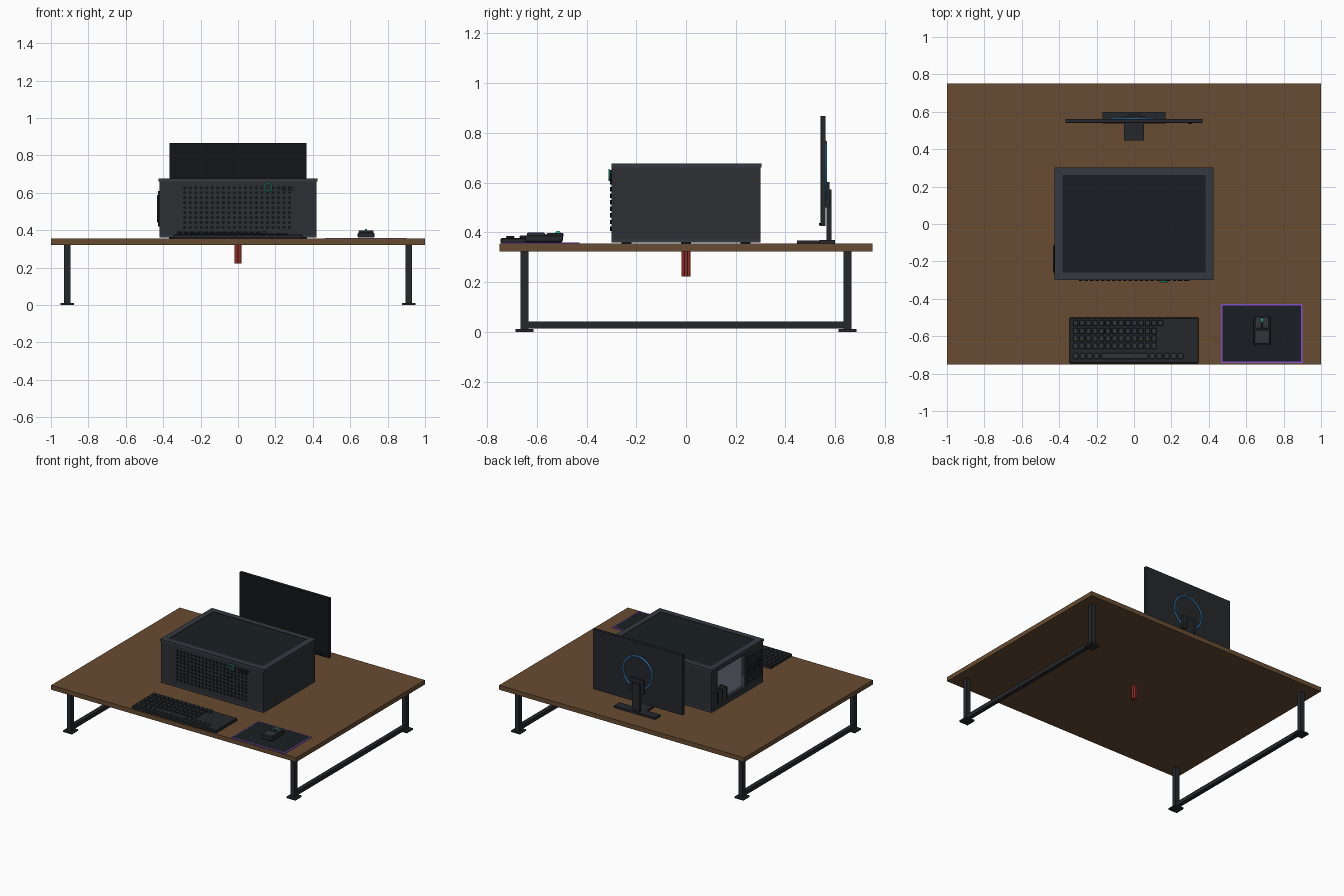
import bpy, bmesh
from math import pi, cos, sin, radians
from mathutils import Matrix, Vector

if "Cube" in bpy.data.objects:
    bpy.data.objects.remove(bpy.data.objects["Cube"])


def material(name, hex_rgb):
    m = bpy.data.materials.new(name)
    ch = [int(hex_rgb[i:i + 2], 16) / 255 for i in (0, 2, 4)]
    m.diffuse_color = [((c + 0.055) / 1.055) ** 2.4 if c > 0.04 else c / 12.92 for c in ch] + [1]
    m.use_nodes = True
    m.node_tree.nodes["Principled BSDF"].inputs["Base Color"].default_value = m.diffuse_color
    return m


wood = material("wood", "684C32")
metal = material("dark_metal", "25272B")
shell = material("case_shell", "2C2F34")
trim = material("case_trim", "353841")
glass = material("dark_glass", "191F23")
black = material("black", "131517")
teal = material("teal", "2FC79A")
blue = material("blue", "2F7FC0")
purple = material("purple", "8A4FD0")
red = material("red", "8E2C26")
light = material("light_board", "858A98")
key_mat = material("key", "30343A")


def finish(name, bm, mat, bevel=0, segments=1):
    me = bpy.data.meshes.new(name)
    bm.to_mesh(me)
    bm.free()
    me.materials.append(mat)
    ob = bpy.data.objects.new(name, me)
    bpy.context.collection.objects.link(ob)
    if bevel:
        mod = ob.modifiers.new("bevel", "BEVEL")
        mod.width, mod.segments = bevel, segments
    return ob


def boxes(name, mat, items, bevel=0, segments=1):
    """One mesh from boxes given as (x0, x1, y0, y1, z0, z1)."""
    bm = bmesh.new()
    for x0, x1, y0, y1, z0, z1 in items:
        mx = (Matrix.Translation(((x0 + x1) / 2, (y0 + y1) / 2, (z0 + z1) / 2))
              @ Matrix.Diagonal((x1 - x0, y1 - y0, z1 - z0, 1)))
        bmesh.ops.create_cube(bm, size=1, matrix=mx)
    return finish(name, bm, mat, bevel, segments)


def cylinders(name, mat, centres, r, depth, axis="Z", sides=12):
    rot = {"X": Matrix.Rotation(pi / 2, 4, "Y"), "Y": Matrix.Rotation(pi / 2, 4, "X"),
           "Z": Matrix.Identity(4)}[axis]
    bm = bmesh.new()
    for c in centres:
        bmesh.ops.create_cone(bm, cap_ends=True, segments=sides, radius1=r, radius2=r,
                              depth=depth, matrix=Matrix.Translation(c) @ rot)
    return finish(name, bm, mat)


def arc(name, mat, centre, u, v, r, thick, a0=0, a1=360, n=48):
    """Round tube along an arc in the plane of u and v."""
    cu = bpy.data.curves.new(name, "CURVE")
    cu.dimensions, cu.bevel_depth, cu.bevel_resolution = "3D", thick, 2
    closed = a1 - a0 >= 360
    sp = cu.splines.new("POLY")
    sp.points.add(n - 1)
    sp.use_cyclic_u = closed
    for i, p in enumerate(sp.points):
        a = radians(a0 + (a1 - a0) * i / (n if closed else n - 1))
        p.co = (*(Vector(centre) + Vector(u) * r * cos(a) + Vector(v) * r * sin(a)), 1)
    cu.use_fill_caps = True
    cu.materials.append(mat)
    ob = bpy.data.objects.new(name, cu)
    bpy.context.collection.objects.link(ob)


def frame(x0, x1, y0, y1, z0, z1, w):
    """Four bars of a flat rectangular frame lying in xy."""
    return [(x0, x1, y0, y0 + w, z0, z1), (x0, x1, y1 - w, y1, z0, z1),
            (x0, x0 + w, y0 + w, y1 - w, z0, z1), (x1 - w, x1, y0 + w, y1 - w, z0, z1)]


# Desk top, legs, foot plates and side rails
boxes("desk_top", wood, [(-1, 1, -.75, .75, .322, .355)])
for sx, side in ((-1, "left"), (1, "right")):
    x = sx * .912
    for sy, end in ((-1, "front"), (1, "back")):
        y = sy * .65
        boxes(f"{end}_{side}_leg", metal, [(x - .017, x + .017, y - .016, y + .016, .01, .322)])
        boxes(f"{end}_{side}_foot", metal, [(x - .036, x + .036, y - .036, y + .036, 0, .011)])
    boxes(f"{side}_rail", metal, [(x - .015, x + .015, -.635, .635, .013, .042)])

# Red cable bundle under the desk
cylinders("cable_bundle", red, [(0, 0, .29)] + [
    (.0135 * cos(k * pi / 3), .0135 * sin(k * pi / 3), .29) for k in range(6)], .0065, .135)

# Computer case: panels around a hollow, left wall open at the connectors
boxes("case_front", shell, [(-.42, .42, -.30, -.285, .372, .66)])
boxes("case_back", shell, [(-.42, .42, .285, .30, .372, .66)])
boxes("case_right", shell, [(.405, .42, -.285, .285, .372, .66)])
boxes("case_left", shell, [(-.42, -.405, .23, .285, .372, .66), (-.42, -.405, -.285, -.10, .372, .66),
                           (-.42, -.405, -.10, .23, .372, .40), (-.42, -.405, -.10, .23, .64, .66)])
boxes("case_bottom", trim, [(-.42, .42, -.30, .30, .36, .374)])
boxes("case_feet", black, [(x - .03, x + .03, y - .02, y + .02, .354, .361)
                           for x in (-.34, .34) for y in (-.24, 0, .24)])
boxes("case_top_frame", trim, frame(-.425, .425, -.30, .303, .66, .677, .042))
boxes("case_top_glass", glass, [(-.384, .384, -.26, .263, .66, .674)])
boxes("circuit_board", light, [(-.36, -.35, -.14, .26, .374, .66)])
boxes("expansion_slots", metal, [(-.415, -.36, .21 - .05 * k, .222 - .05 * k, .40, .48)
                                 for k in range(3)])

# Rear fan block on the left wall
boxes("fan_block", metal, [(-.428, -.40, -.27, -.105, .42, .61)], .003)
for r in (.03, .05, .07):
    arc("fan_grille_ring", key_mat, (-.429, -.1875, .515), (0, 1, 0), (0, 0, 1), r, .003, n=24)
cylinders("fan_hub", black, [(-.429, -.1875, .515)], .016, .008, "X", 16)

# Front vent studs, power button and ports
cylinders("front_vent_studs", black, [(-.285 + .0295 * i, -.301, .415 + .0265 * j)
                                      for i in range(20) for j in range(9)], .009, .008, "Y", 8)
cylinders("power_button", metal, [(.16, -.304, .63)], .021, .012, "Y", 24)
arc("power_ring", teal, (.16, -.309, .63), (1, 0, 0), (0, 0, 1), .021, .0035, n=32)
boxes("front_ports", black, [(x, x + .028, -.305, -.298, z, z + .008)
                             for x in (.23, .268) for z in (.612, .627)])

# Monitor
boxes("monitor_body", metal, [(-.365, .365, .545, .561, .425, .867)])
boxes("monitor_bezel", black, [(-.365, .365, .540, .546, .853, .867), (-.365, .365, .540, .546, .425, .445),
                               (-.365, -.350, .540, .546, .445, .853), (.350, .365, .540, .546, .445, .853)])
boxes("monitor_screen", black, [(-.35, .35, .542, .546, .445, .853)])
boxes("monitor_control", black, [(.29, .31, .534, .541, .428, .438)])
arc("monitor_back_ring", blue, (0, .561, .645), (1, 0, 0), (0, 0, 1), .118, .006, -60, 240)
boxes("monitor_mount", metal, [(-.055, .055, .560, .576, .50, .602)])
boxes("monitor_neck", metal, [(-.03, .03, .565, .586, .365, .572)])
boxes("monitor_base", metal, [(-.168, .168, .537, .60, .355, .370), (-.053, .053, .447, .537, .355, .368)])

# Keyboard with separate caps
boxes("keyboard_body", metal, [(-.345, .345, -.745, -.50, .355, .378)], .004)
keys = []
for row, (y, n) in enumerate(((-.53, 14), (-.572, 13), (-.612, 13), (-.653, 13))):
    keys += [(-.327 + .035 * i, -.299 + .035 * i, y - .016, y + .016, .376, .394 - .002 * row)
             for i in range(n)]
bottom = [-.327 + .038 * i for i in range(4)] + [.083 + .038 * i for i in range(5)]
keys += [(x, x + .03, -.723, -.690, .376, .386) for x in bottom]
keys.append((-.175, .076, -.723, -.690, .376, .386))
boxes("keyboard_keys", key_mat, keys, .003)

# Mouse mat with coloured edge, and mouse
boxes("mouse_mat", glass, [(.472, .895, -.735, -.435, .355, .3585)])
boxes("mouse_mat_edge", purple, frame(.465, .902, -.742, -.428, .355, .3595, .008))
boxes("mouse_body", metal, [(.64, .73, -.648, -.495, .36, .388)], .008, 2)
boxes("mouse_palm", key_mat, [(.645, .725, -.64, -.567, .38, .399)], .006, 2)
boxes("mouse_buttons", key_mat, [(.646, .683, -.56, -.492, .38, .397),
                                 (.687, .724, -.56, -.492, .38, .397)], .004)
cylinders("mouse_wheel", teal, [(.685, -.515, .394)], .012, .010, "X", 16)
